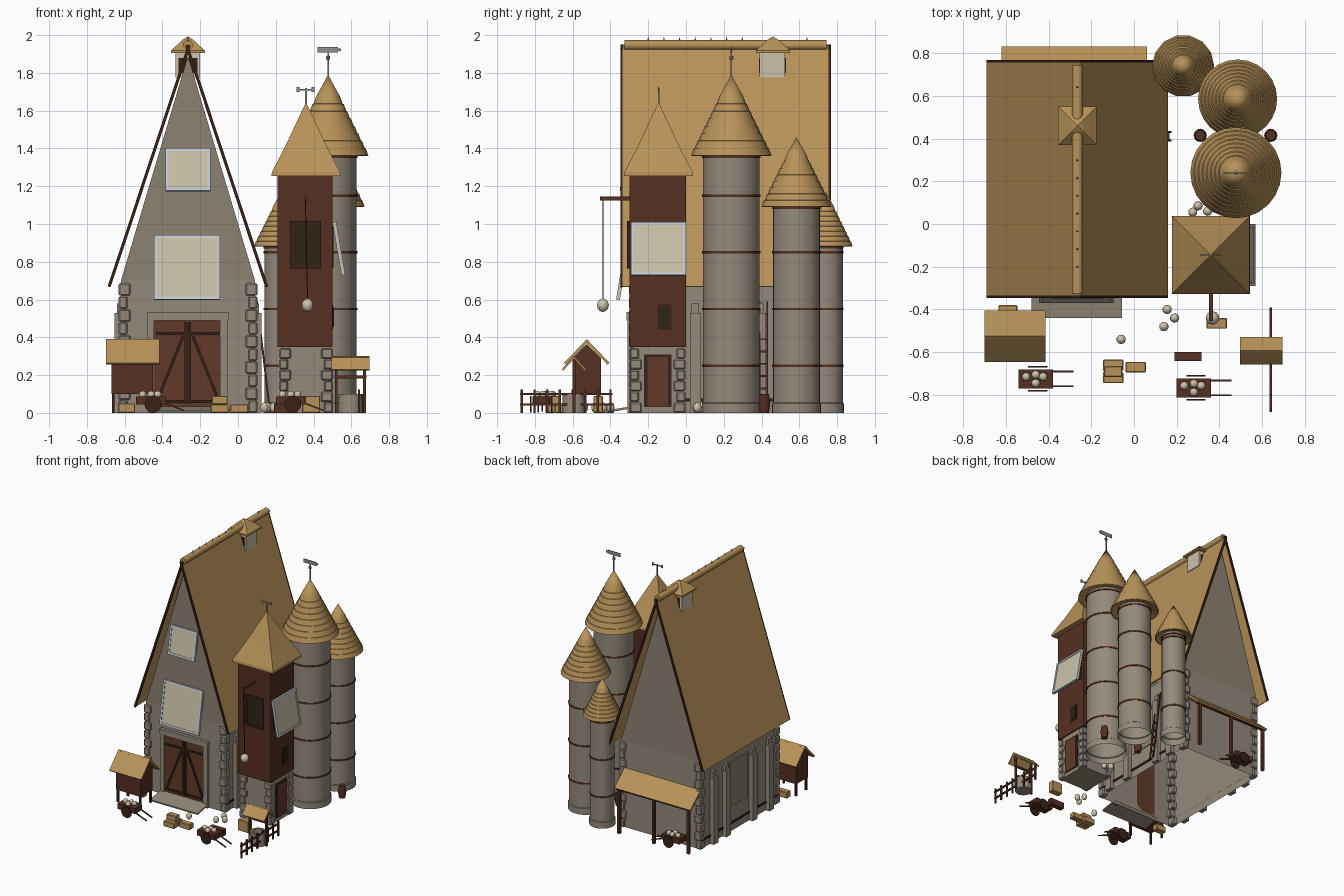
import bpy, bmesh, math
from mathutils import Matrix, Vector

if "Cube" in bpy.data.objects:
    bpy.data.objects.remove(bpy.data.objects["Cube"])


def material(name, *rgb):
    m = bpy.data.materials.new(name)
    m.use_nodes = True
    m.diffuse_color = (*rgb, 1)
    m.node_tree.nodes["Principled BSDF"].inputs["Base Color"].default_value = (*rgb, 1)
    return m


THATCH = material("thatch", 0.48, 0.29, 0.1)
STONE = material("stone", 0.3, 0.255, 0.2)
PLASTER = material("plaster", 0.265, 0.225, 0.17)
WOOD = material("red brown wood", 0.09, 0.029, 0.016)
DOOR = material("door wood", 0.12, 0.042, 0.022)
TRIM = material("dark trim", 0.04, 0.016, 0.009)
CREAM = material("cream", 0.6, 0.54, 0.4)
FRAME = material("pale frame", 0.57, 0.6, 0.66)
GLASS = material("dark opening", 0.026, 0.018, 0.006)
METAL = material("grey metal", 0.28, 0.28, 0.28)


def finish(name, bm, mat, loc=(0, 0, 0), rot=(0, 0, 0), smooth=False, bevel=0):
    bmesh.ops.recalc_face_normals(bm, faces=bm.faces)
    me = bpy.data.meshes.new(name)
    bm.to_mesh(me)
    bm.free()
    me.materials.append(mat)
    ob = bpy.data.objects.new(name, me)
    ob.location, ob.rotation_euler = loc, rot
    bpy.context.collection.objects.link(ob)
    if smooth:
        me.shade_smooth()
        me.set_sharp_from_angle(angle=0.6)
    if bevel:
        mod = ob.modifiers.new("bevel", "BEVEL")
        mod.width, mod.segments = bevel, 1
    return ob


def boxes(name, mat, *spans, **kw):
    """One object from boxes given as (x0, x1, y0, y1, z0, z1)."""
    bm = bmesh.new()
    for a, b, c, d, e, f in spans:
        m = Matrix.Translation(((a + b) / 2, (c + d) / 2, (e + f) / 2)) @ Matrix.Diagonal((b - a, d - c, f - e, 1))
        bmesh.ops.create_cube(bm, size=1, matrix=m)
    return finish(name, bm, mat, **kw)


def beams(name, mat, t, *ends):
    """Square bars of thickness t between pairs of points."""
    bm = bmesh.new()
    for a, b in ends:
        a, b = Vector(a), Vector(b)
        q = (b - a).to_track_quat('Z', 'Y').to_matrix().to_4x4()
        m = Matrix.Translation((a + b) / 2) @ q @ Matrix.Diagonal((t, t, (b - a).length, 1))
        bmesh.ops.create_cube(bm, size=1, matrix=m)
    return finish(name, bm, mat)


def lathe(name, mat, profile, n=24, loc=(0, 0, 0), rot=(0, 0, 0), smooth=True):
    bm = bmesh.new()
    vs = [bm.verts.new((r, 0, z)) for r, z in profile]
    es = [bm.edges.new(p) for p in zip(vs, vs[1:])]
    bmesh.ops.spin(bm, geom=vs + es, cent=(0, 0, 0), axis=(0, 0, 1), angle=2 * math.pi, steps=n)
    bmesh.ops.remove_doubles(bm, verts=bm.verts, dist=0.0002)
    return finish(name, bm, mat, loc, rot, smooth)


def blobs(name, r, h, *points):
    bm = bmesh.new()
    for p in points:
        bmesh.ops.create_icosphere(bm, subdivisions=2, radius=1, matrix=Matrix.Translation(p) @ Matrix.Diagonal((r, r, h, 1)))
    return finish(name, bm, CREAM, smooth=True)


def slope(name, mat, axis, a, b, lo, hi, t):
    """Slab between points a and b of a cross-section, running from lo to hi along an axis."""
    bm = bmesh.new()
    d = Vector(b) - Vector(a)
    n = Vector((-d.y, d.x)).normalized() * t
    ring = [Vector(a), Vector(b), Vector(b) - n, Vector(a) - n]
    put = (lambda p, s: (p.x, s, p.y)) if axis == 'y' else (lambda p, s: (s, p.x, p.y))
    f = bm.faces.new([bm.verts.new(put(p, lo)) for p in ring])
    ext = bmesh.ops.extrude_face_region(bm, geom=[f], use_keep_orig=True)
    vec = (0, hi - lo, 0) if axis == 'y' else (hi - lo, 0, 0)
    bmesh.ops.translate(bm, vec=vec, verts=[v for v in ext["geom"] if isinstance(v, bmesh.types.BMVert)])
    return finish(name, bm, mat)


def quoins(name, x, y, sx, sy, top, count):
    """Alternating corner stones; sx and sy point outwards."""
    spans = []
    for i in range(count):
        w, d = (0.05, 0.035) if i % 2 else (0.035, 0.05)
        xs = sorted((x + sx * 0.012, x - sx * w))
        ys = sorted((y + sy * 0.012, y - sy * d))
        spans.append((*xs, *ys, top * i / count, top * (i + 0.95) / count))
    boxes(name, STONE, *spans, bevel=0.007)


# Barn shell: open underneath, plaster gables above stone walls
L, R, F, B, MID = -0.62, 0.09, -0.29, 0.7, -0.265
bm = bmesh.new()
f = {(x, y, z): bm.verts.new((x, y, z)) for x in (L, R) for y in (F, B) for z in (0, 0.7)}
for y in (F, B):
    bm.faces.new([f[L, y, 0], f[R, y, 0], f[R, y, 0.7], f[L, y, 0.7]])
    bm.faces.new([f[L, y, 0.7], f[R, y, 0.7], bm.verts.new((MID, y, 1.89))])
for x in (L, R):
    bm.faces.new([f[x, F, 0], f[x, B, 0], f[x, B, 0.7], f[x, F, 0.7]])
barn = finish("barn_walls", bm, STONE)
barn.data.materials.append(PLASTER)
for p in barn.data.polygons:
    p.material_index = int(p.center.z > 0.7)
for sx, x in ((-1, L), (1, R)):
    for sy, y in ((-1, F), (1, B)):
        quoins("barn_corner_stones", x, y, sx, sy, 0.69, 10)
    for y in (0.55, 0.39, 0.05, -0.16):
        xs = lambda d: sorted((x, x + sx * d))
        boxes("buttress", STONE, (*xs(0.035), y - 0.03, y + 0.03, 0, 0.53), (*xs(0.02), y - 0.02, y + 0.02, 0.53, 0.58))
    boxes("side_opening", PLASTER, (*sorted((x, x + sx * 0.006)), 0.1, 0.33, 0.2, 0.56))
    boxes("side_sill", TRIM, (*sorted((x, x + sx * 0.008)), F, B, 0.06, 0.075))

# Main roof with dark barge boards, ridge roll and spikes
for s in (-1, 1):
    eave, top = (MID + s * 0.425, 0.67), (MID, 1.95)
    slope("barn_roof", THATCH, 'y', eave, top, -0.335, 0.755, -0.012 * s if s > 0 else 0.012)
    for y in (-0.347, 0.755):
        slope("barge_board", TRIM, 'y', eave, top, y, y + 0.012, 0.016 * -s)
lathe("ridge_roll", THATCH, [(0, 0), (0.026, 0), (0.026, 1.07), (0, 1.07)], 12, (MID, -0.325, 1.947), (-math.pi / 2, 0, 0))
for i in range(8):
    lathe("ridge_spike", METAL, [(0.006, 0), (0, 0.025)], 6, (MID, 0.64 if i == 7 else -0.2 + i * 0.083, 1.968))

# Cupola on the ridge
boxes("cupola", CREAM, (-0.33, -0.2, 0.39, 0.525, 1.775, 1.91))
boxes("cupola_openings", TRIM, (-0.315, -0.215, 0.386, 0.529, 1.8, 1.88))
lathe("cupola_roof", THATCH, [(0, 1.905), (0.127, 1.905), (0.127, 1.918), (0.04, 1.975), (0, 1.993)], 4,
      (MID, 0.46, 0), (0, 0, math.pi / 4), smooth=False)

# Barn door, frame and ramp
boxes("barn_door", DOOR, (-0.445, -0.272, -0.3, F, 0.03, 0.49), (-0.268, -0.095, -0.3, F, 0.03, 0.49))
beams("door_braces", TRIM, 0.014, *[((MID + s * a, -0.302, z), (MID + s * b, -0.302, w)) for s in (-1, 1)
      for a, z, b, w in ((0.02, 0.42, 0.165, 0.06), (0.01, 0.05, 0.01, 0.48), (0.02, 0.42, 0.17, 0.42), (0.02, 0.06, 0.17, 0.06))])
boxes("door_frame", STONE, (-0.48, -0.05, -0.315, F, 0.49, 0.535), (-0.48, -0.445, -0.31, F, 0, 0.49), (-0.095, -0.055, -0.31, F, 0, 0.49))
slope("door_ramp", STONE, 'x', (-0.44, 0.01), (-0.29, 0.035), -0.48, -0.055, 0.012)


def shutter(name, loc, w, h, angle, turn):
    """Framed panel hung from its top edge and swung outwards."""
    kw = dict(loc=loc, rot=(-angle, 0, turn))
    a, t = w / 2, 0.016
    boxes(name, CREAM, (-a, a, -0.006, 0.006, -h, 0), **kw)
    boxes(name + "_frame", FRAME, (-a, a, -0.01, 0.01, -t, 0), (-a, a, -0.01, 0.01, -h, t - h),
          (-a, t - a, -0.01, 0.01, -h, 0), (a - t, a, -0.01, 0.01, -h, 0), **kw)


shutter("hayloft_shutter", (-0.27, -0.305, 0.94), 0.35, 0.345, 0.16, 0)
shutter("attic_shutter", (-0.265, -0.305, 1.4), 0.24, 0.228, 0.16, 0)
shutter("tower_shutter", (0.51, -0.145, 1.01), 0.29, 0.285, 0.17, math.pi / 2)

# Square tower: stone foot, timber body, pyramid roof
boxes("tower_base", STONE, (0.23, 0.49, -0.28, -0.015, 0, 0.35))
for sx, x in ((-1, 0.23), (1, 0.49)):
    for sy, y in ((-1, -0.285), (1, -0.015)):
        quoins("tower_corner_stones", x, y, sx, sy, 0.345, 6)
boxes("tower_body", WOOD, (0.21, 0.5, -0.3, 0, 0.35, 1.27))
lathe("tower_roof", THATCH, [(0, 1.255), (0.259, 1.255), (0.255, 1.275), (0.16, 1.405), (0.08, 1.525), (0, 1.645)], 4,
      (0.36, -0.145, 0), (0, 0, math.pi / 4), smooth=False)
boxes("tower_window", GLASS, (0.295, 0.42, -0.306, -0.3, 0.785, 0.995))
boxes("tower_window_frame", TRIM, (0.275, 0.295, -0.312, -0.3, 0.77, 1.01), (0.42, 0.44, -0.312, -0.3, 0.77, 1.01),
      (0.275, 0.44, -0.312, -0.3, 0.995, 1.015), (0.275, 0.44, -0.312, -0.3, 0.765, 0.785))
boxes("tower_side_opening", GLASS, (0.5, 0.505, -0.27, -0.02, 0.77, 0.99), (0.5, 0.507, -0.14, -0.09, 0.455, 0.56))
boxes("small_window_frame", TRIM, (0.5, 0.504, -0.152, -0.078, 0.44, 0.575))
boxes("tower_door", DOOR, (0.48, 0.498, -0.205, -0.095, 0.035, 0.295))
boxes("tower_door_frame", TRIM, (0.48, 0.494, -0.222, -0.078, 0.03, 0.31))

# Hoist with hanging sack
beams("hoist_arm", WOOD, 0.02, ((0.36, -0.3, 1.135), (0.36, -0.455, 1.135)))
beams("hoist_rope", TRIM, 0.005, ((0.357, -0.44, 1.13), (0.368, -0.44, 0.6)))
blobs("hanging_sack", 0.032, 0.036, (0.368, -0.44, 0.57))

# Round silos with stepped thatch cones
for x, y, r, top, cone, height, n in ((0.477, 0.24, 0.15, 1.36, 0.213, 0.43, 24), (0.485, 0.585, 0.125, 1.09, 0.185, 0.37, 24),
                                      (0.23, 0.74, 0.09, 0.88, 0.145, 0.29, 14)):
    lathe("silo", STONE, [(r + 0.006, 0), (r + 0.006, 0.05), (r, 0.055), (r, top + 0.02)], 24, (x, y, 0))
    for z in (0.25, 0.55, 0.85, 1.15, top - 0.005):
        if z < top:
            lathe("silo_band", WOOD, [(r, z - 0.006), (r + 0.005, z - 0.006), (r + 0.005, z + 0.006), (r, z + 0.006)], 24, (x, y, 0))
    prof = [(r - 0.01, top + 0.02), (cone - 0.01, top)]
    for i in range(8):
        t0, t1 = i / 11, (i + 1) / 11
        prof += [(cone * (1 - t0), top + height * t0 + 0.003), (cone * (1 - t1) + 0.005, top + height * t1 + 0.002)]
    lathe("silo_roof", THATCH, prof + [(0, top + height)], n, (x, y, 0))

# Weather vanes
beams("vane_poles", METAL, 0.008, ((0.477, 0.24, 1.77), (0.477, 0.24, 1.93)), ((0.36, -0.145, 1.62), (0.36, -0.145, 1.72)))
boxes("vane_plates", METAL, (0.42, 0.53, 0.237, 0.243, 1.908, 1.937), (0.53, 0.545, 0.237, 0.243, 1.915, 1.93),
      (0.315, 0.405, -0.148, -0.142, 1.708, 1.715), (0.31, 0.325, -0.148, -0.142, 1.7, 1.724), (0.39, 0.405, -0.148, -0.142, 1.7, 1.724))
lathe("vane_ball", METAL, [(0, -0.013), (0.011, -0.007), (0.011, 0.007), (0, 0.013)], 8, (0.477, 0.24, 1.88))

# Back porch
slope("porch_roof", THATCH, 'x', (0.7, 0.48), (0.83, 0.365), -0.62, 0.06, 0.015)
beams("porch_posts", WOOD, 0.022, ((-0.61, 0.81, 0.36), (0.05, 0.81, 0.36)), *[((x, 0.81, 0), (x, 0.81, 0.36)) for x in (-0.59, -0.28, 0.03)],
      *[((x, 0.81, 0.355), (x, 0.7, 0.45)) for x in (-0.59, -0.28, 0.03)])

# Ladder against the barn, barrels
beams("ladder", WOOD, 0.01, *[((0.17, y, 0), (0.1, y, 0.59)) for y in (0.39, 0.43)],
      *[((0.17 - 0.0077 * i, 0.39, 0.065 * i), (0.17 - 0.0077 * i, 0.43, 0.065 * i)) for i in range(1, 9)])
for x in (0.31, 0.64):
    lathe("barrel", WOOD, [(0, 0), (0.024, 0), (0.031, 0.05), (0.024, 0.1), (0, 0.1)], 12, (x, 0.415, 0))

# Coop on legs
bm = bmesh.new()
face = bm.faces.new([bm.verts.new((-0.67, y, z)) for y, z in ((-0.6, 0.1), (-0.45, 0.1), (-0.45, 0.29), (-0.525, 0.365), (-0.6, 0.29))])
ext = bmesh.ops.extrude_face_region(bm, geom=[face], use_keep_orig=True)
bmesh.ops.translate(bm, vec=(0.22, 0, 0), verts=[v for v in ext["geom"] if isinstance(v, bmesh.types.BMVert)])
finish("coop", bm, WOOD)
beams("coop_legs", TRIM, 0.015, *[((x, y, 0), (x, y, 0.1)) for x in (-0.66, -0.46) for y in (-0.59, -0.46)])
for s in (-1, 1):
    slope("coop_roof", THATCH, 'x', (-0.525 + s * 0.12, 0.265), (-0.525, 0.39), -0.7, -0.415, -0.014 * s)
    slope("well_roof", THATCH, 'x', (-0.593 + s * 0.065, 0.23), (-0.593, 0.302), 0.495, 0.695, -0.01 * s)

# Well
lathe("well", STONE, [(0.045, 0.02), (0.045, 0.1), (0.062, 0.1), (0.065, 0), (0, 0)], 14, (0.595, -0.593, 0))
beams("well_posts", WOOD, 0.014, *[((x, -0.593, 0), (x, -0.593, 0.29)) for x in (0.52, 0.67)], ((0.51, -0.593, 0.19), (0.68, -0.593, 0.19)))

# Fence
beams("fence", WOOD, 0.012, *[((0.64, -0.4 - 0.067 * i, 0), (0.64, -0.4 - 0.067 * i, 0.125)) for i in range(8)],
      *[((0.64, -0.39, z), (0.64, -0.88, z)) for z in (0.045, 0.1)])

# Handcarts with produce
for x, y in ((-0.46, -0.725), (0.28, -0.767), (-0.42, 0.755)):
    boxes("cart_bed", WOOD, (x - 0.08, x + 0.08, y - 0.045, y + 0.045, 0.045, 0.088))
    beams("cart_handles", WOOD, 0.008, *[((x + 0.05, y + d, 0.06), (x + 0.175, y + d, 0.012)) for d in (-0.035, 0.035)])
    for d in (-0.06, 0.053):
        lathe("cart_wheel", TRIM, [(0, 0), (0.045, 0), (0.045, 0.008), (0, 0.008)], 14, (x + 0.01, y + d, 0.046), (-math.pi / 2, 0, 0))
    blobs("cart_load", 0.02, 0.02, *[(x + a, y + b, 0.097) for a, b in ((-0.045, 0.01), (0, -0.02), (0, 0.02), (0.035, 0.01))])

# Hay bales, trough and loose sacks
boxes("hay_bales", THATCH, (-0.145, -0.05, -0.745, -0.693, 0, 0.045), (-0.145, -0.05, -0.688, -0.635, 0, 0.045),
      (-0.14, -0.055, -0.715, -0.665, 0.045, 0.09), (-0.04, 0.055, -0.695, -0.645, 0, 0.045),
      (0.34, 0.435, -0.49, -0.44, 0, 0.09), (-0.635, -0.545, -0.43, -0.38, 0, 0.05), bevel=0.004)
boxes("trough", WOOD, (0.19, 0.315, -0.64, -0.6, 0, 0.05))
blobs("loose_sacks", 0.022, 0.028, *[(x, y, 0.028) for x, y in ((-0.06, -0.54), (0.155, -0.4), (0.19, -0.44), (0.14, -0.48),
      (0.3, 0.085), (0.345, 0.06), (0.275, 0.055))])
